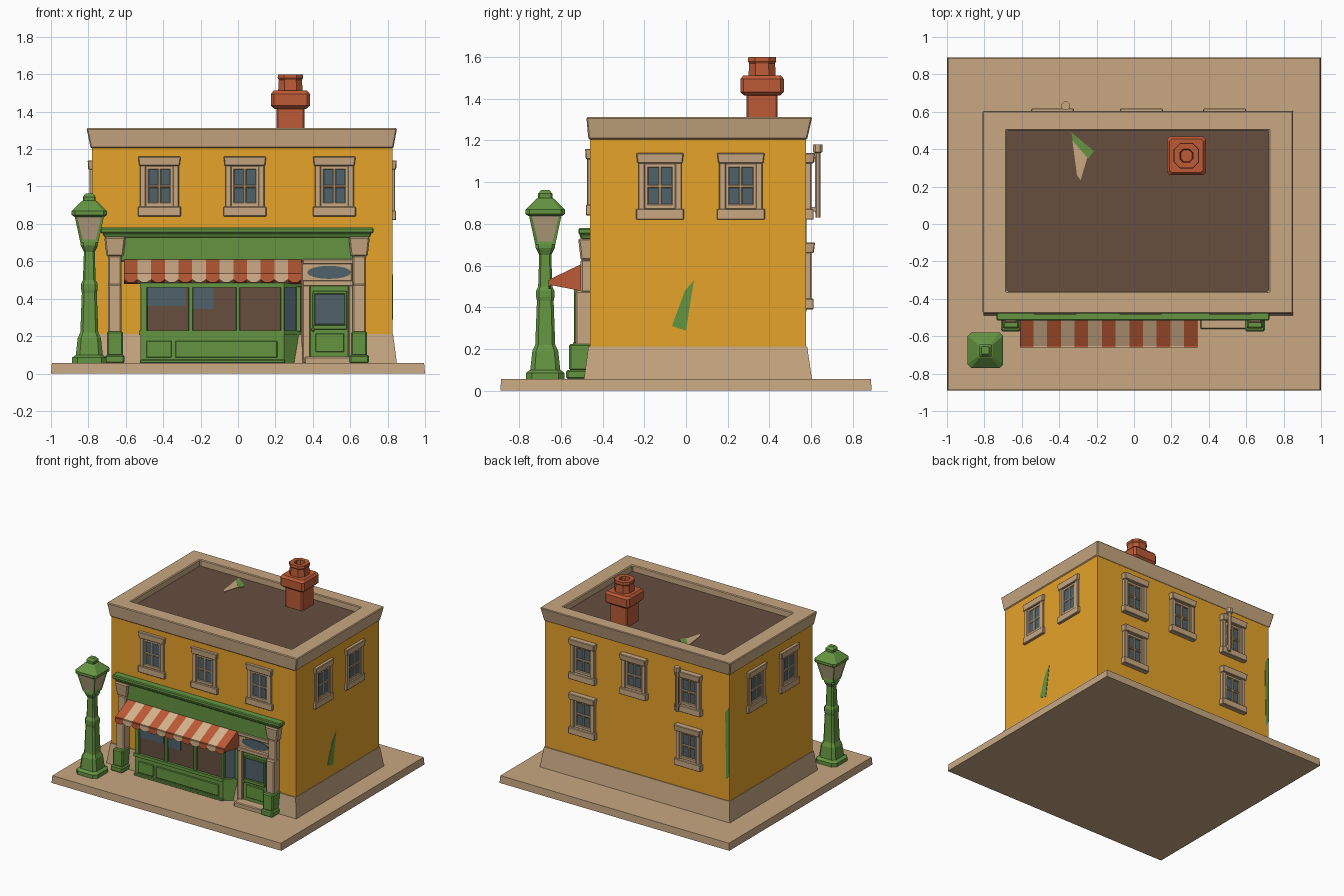
import bpy, bmesh, math
from mathutils import Matrix, Vector

if "Cube" in bpy.data.objects:
    bpy.data.objects.remove(bpy.data.objects["Cube"])

def lin(c):
    c /= 255
    return c / 12.92 if c < 0.04045 else ((c + 0.055) / 1.055) ** 2.4

MATS = {}
for n, rgb in dict(wall_ochre=(230, 163, 42), stone_tan=(200, 168, 130), roof_brown=(103, 78, 63),
                   shop_green=(100, 149, 65), brick_red=(188, 90, 54), glass_slate=(79, 98, 106),
                   awning_cream=(214, 179, 140), lamp_glass=(184, 162, 130)).items():
    m = bpy.data.materials.new(n)
    m.diffuse_color = (*[lin(c) for c in rgb], 1)
    m.use_nodes = True
    m.node_tree.nodes["Principled BSDF"].inputs["Base Color"].default_value = m.diffuse_color
    MATS[n] = m
OCHRE, TAN, BROWN, GREEN, RED, SLATE, CREAM, LAMP = MATS
IDX = {n: i for i, n in enumerate(MATS)}

def finish(name, bm, bevel=0.0, mat=None):
    """Turn a bmesh into an object that carries the palette."""
    bmesh.ops.recalc_face_normals(bm, faces=bm.faces)
    if mat:
        bm.transform(mat)
    me = bpy.data.meshes.new(name)
    bm.to_mesh(me)
    bm.free()
    for m in MATS.values():
        me.materials.append(m)
    ob = bpy.data.objects.new(name, me)
    bpy.context.collection.objects.link(ob)
    if bevel:
        b = ob.modifiers.new("soft_edges", 'BEVEL')
        b.width, b.segments, b.limit_method = bevel, 1, 'ANGLE'
    return ob

def skin(bm, rings, mat, caps=True, closed=False):
    """Join a stack of equal point rings with quads."""
    vs = [[bm.verts.new(p) for p in r] for r in rings]
    faces, n = [], len(vs[0])
    pairs = list(zip(vs, vs[1:])) + ([(vs[-1], vs[0])] if closed else [])
    for a, b in pairs:
        for i in range(n):
            j = (i + 1) % n
            faces.append(bm.faces.new((a[i], a[j], b[j], b[i])))
    if caps and not closed:
        faces += [bm.faces.new(vs[0]), bm.faces.new(vs[-1])]
    for f in faces:
        f.material_index = IDX[mat]
    return faces

def rect(x0, x1, y0, y1, z):
    return [(x0, y0, z), (x1, y0, z), (x1, y1, z), (x0, y1, z)]

def octa(cx, cy, h, z, cut=0.3):
    c = 1 - cut
    return [(cx + a * h, cy + b * h, z) for a, b in
            [(-c, -1), (c, -1), (1, -c), (1, c), (c, 1), (-c, 1), (-1, c), (-1, -c)]]

def boxes(name, parts, bevel=0.0, mat=None):
    """parts: (x0, x1, y0, y1, z0, z1, colour[, top flare])."""
    bm = bmesh.new()
    for x0, x1, y0, y1, z0, z1, col, *t in parts:
        t = t[0] if t else 0
        skin(bm, [rect(x0, x1, y0, y1, z0), rect(x0 - t, x1 + t, y0 - t, y1 + t, z1)], col)
    return finish(name, bm, bevel, mat)

def stack(name, rings, col, bevel=0.0):
    bm = bmesh.new()
    skin(bm, rings, col)
    return finish(name, bm, bevel)

def prism(bm, pts, z0, z1, col):
    return skin(bm, [[(x, y, z) for x, y in pts] for z in (z0, z1)], col)

# pavement slab
stack("pavement", [rect(-1, 1, -.89, .89, 0), rect(-.995, .995, -.887, .887, .057)], TAN)

# building shell
X0, X1, Y0, Y1 = -.78, .825, -.46, .575
boxes("walls", [(X0, X1, Y0, Y1, .05, 1.22, OCHRE)])
stack("plinth", [rect(X0 - .025, X1 + .025, Y0 - .03, Y1 + .03, .05),
                 rect(X0 - .004, X1 + .004, Y0 - .008, Y1 + .006, .212)], TAN)
bm = bmesh.new()
skin(bm, [rect(X0 - .008, X1 + .006, Y0 - .008, Y1 + .006, 1.205),
          rect(-.81, .85, -.478, .605, 1.312),
          rect(-.68, .72, -.36, .5, 1.312),
          rect(-.68, .72, -.36, .5, 1.2)], TAN, closed=True)
finish("parapet", bm, .006)
ROOF = 1.262
boxes("roof_deck", [(-.69, .73, -.37, .51, 1.2, ROOF, BROWN)])

# chimney with collar and octagonal pot
CX, CY = .28, .365
boxes("chimney", [(CX - .075, CX + .075, CY - .075, CY + .075, 1.23, 1.43, RED)], .008)
stack("chimney_collar", [octa(CX, CY, h, z, .15) for h, z in
                         [(.085, 1.415), (.104, 1.432), (.104, 1.495), (.09, 1.512)]], RED)
stack("chimney_pot", [octa(CX, CY, h, z, .5) for h, z in
                      [(.066, 1.5), (.062, 1.57), (.068, 1.58), (.066, 1.6), (.035, 1.6), (.03, 1.53)]], RED)

# windows: stone surround, cross bars and glass; local -y faces outward
W = [(-.115, .115, -.034, .01, 0, .052, TAN), (-.108, .108, -.034, .01, .27, .32, TAN, .006),
     (-.078, .078, -.004, .01, .04, .28, SLATE),
     (-.075, .075, -.014, .01, .05, .075, TAN), (-.075, .075, -.014, .01, .25, .272, TAN),
     (-.008, .008, -.012, .01, .05, .27, TAN), (-.075, .075, -.012, .01, .152, .168, TAN)]
for s in (-1, 1):
    a, b = sorted((s * .072, s * .104))
    c, d = sorted((s * .056, s * .076))
    W += [(a, b, -.024, .01, .045, .275, TAN), (c, d, -.014, .01, .05, .27, TAN)]

def window(name, x, y, z, deg, depth=.6):
    boxes(name, W, .004, Matrix.Translation((x, y, z)) @ Matrix.Rotation(math.radians(deg), 4, 'Z')
          @ Matrix.Diagonal((1, depth, 1, 1)))

for i, x in enumerate((-.42, .037, .515)):
    window(f"front_window_{i}", x, Y0, .84, 0)
for i, (x, z) in enumerate([(-.435, .82), (.04, .82), (.485, .82), (-.435, .39), (.485, .39)]):
    window(f"back_window_{i}", x, Y1, z, 180, 1.1)
for i, y in enumerate((-.125, .263)):
    window(f"right_window_{i}", X1, y, .82, 90)
for i, y in enumerate((-.16, .245)):
    window(f"left_window_{i}", X0, y, .82, -90)

# short pipe on the back wall
stack("back_pipe", [octa(-.365, .632, h, z, .55) for h, z in
                    [(.012, .83), (.014, 1.14), (.022, 1.145), (.022, 1.18)]], TAN)
boxes("pipe_brackets", [(-.375, -.355, .57, .632, z, z + .02, TAN) for z in (.86, 1.1)])

# shopfront: fascia, cornice, pilasters
boxes("shop_fascia", [(-.65, .62, -.492, -.45, .6, .735, GREEN, .003)], .004)
boxes("shop_cornice", [(-.715, .705, -.503, -.45, .728, .752, GREEN, .01),
                       (-.735, .725, -.516, -.45, .75, .78, GREEN)], .006)
for side, x in (("left", -.658), ("right", .648)):
    boxes(side + "_pilaster", [(x - .036, x + .036, -.53, -.45, .2, .48, TAN),
                               (x - .036, x + .036, -.505, -.45, .47, .63, TAN),
                               (x - .045, x + .045, -.505, -.45, .625, .73, TAN, .012)], .008)
    boxes(side + "_pedestal", [(x - .052, x + .052, -.575, -.45, .055, .1, GREEN),
                               (x - .043, x + .043, -.56, -.45, .095, .225, GREEN)], .008)

# bay shop window with a slanted return beside the door
def bay(g):
    return [(-.52 - g, -.45), (-.52 - g, -.535 - g), (.245 + g * .5, -.535 - g), (.335 + g, -.46), (.335 + g, -.45)]

bm = bmesh.new()
prism(bm, bay(0), .055, .21, GREEN)
prism(bm, bay(.008), .205, .23, GREEN)
prism(bm, bay(.003), .46, .5, GREEN)
for f in prism(bm, bay(-.012), .225, .465, BROWN):
    f.normal_update()
    if abs(f.normal.x) > .3:
        f.material_index = IDX[SLATE]
finish("bay_window", bm)
boxes("bay_mullions", [(a, b, -.537, -.5, .225, .465, GREEN) for a, b in
                       [(-.522, -.485), (-.264, -.24), (-.012, .012), (.226, .25)]]
      + [(.31, .338, -.485, -.45, .225, .465, GREEN)], .003)
boxes("bay_reflections", [(-.485, -.28, -.527, -.52, .36, .462, SLATE),
                          (-.24, -.13, -.527, -.52, .345, .462, SLATE)])
boxes("bay_base_panels", [(a, b, -.543, -.53, .085, .175, GREEN) for a, b in
                          [(-.49, -.355), (-.335, .21)]]
      + [(-.525, .25, -.548, -.53, .055, .075, GREEN)], .004)

# striped awning: stripe slices with a small scalloped valance
bm = bmesh.new()
N, A0, A1 = 13, -.61, .34
step = (A1 - A0) / N
for i in range(N):
    a, b = A0 + i * step, A0 + (i + 1) * step
    col = CREAM if i % 2 else RED
    prof = [(-.46, .612), (-.5, .608), (-.652, .535), (-.655, .508), (-.5, .478), (-.46, .478)]
    skin(bm, [[(x, y, z) for y, z in prof] for x in (a, b)], col)
    flap = [(a, .53), (a, .502), (a + step * .3, .488), (b - step * .3, .488), (b, .502), (b, .53)]
    skin(bm, [[(x, y, z) for x, z in flap] for y in (-.66, -.65)], col)
finish("awning", bm)

# door, frame, oval transom light and step
boxes("door_frame", [(.34, .612, -.478, -.45, .055, .6, TAN), (.345, .385, -.5, -.45, .055, .48, TAN),
                     (.592, .615, -.5, -.45, .055, .48, TAN), (.345, .615, -.505, -.45, .468, .498, TAN),
                     (.345, .615, -.5, -.45, .585, .612, TAN)], .004)
boxes("door", [(.385, .592, -.488, -.45, .085, .47, GREEN), (.41, .572, -.494, -.48, .262, .425, SLATE),
               (.415, .567, -.496, -.48, .115, .215, GREEN), (.4, .582, -.502, -.48, .235, .26, GREEN),
               (.4, .582, -.498, -.48, .425, .442, GREEN),
               (.398, .412, -.498, -.48, .25, .43, GREEN), (.57, .584, -.498, -.48, .25, .43, GREEN)], .003)
boxes("door_knob", [(.394, .408, -.512, -.485, .225, .245, TAN)], .004)
bm = bmesh.new()
oval = [(.487 + .118 * math.cos(t), .541 + .035 * math.sin(t)) for t in [math.tau * i / 16 for i in range(16)]]
skin(bm, [[(x, y, z) for x, z in oval] for y in (-.484, -.476)], SLATE)
finish("transom_light", bm)
boxes("door_step", [(.355, .605, -.562, -.45, .05, .09, TAN)], .006)

# street lamp
LX, LY = -.795, -.675
stack("lamp_post", [octa(LX, LY, h, z) for h, z in
                    [(.092, .055), (.092, .085), (.072, .1), (.062, .19), (.048, .22), (.04, .43),
                     (.044, .45), (.044, .48), (.034, .5), (.029, .65), (.046, .685), (.046, .705)]], GREEN)
bm = bmesh.new()
faces = skin(bm, [rect(LX - h, LX + h, LY - h, LY + h, z) for h, z in [(.048, .7), (.08, .85)]], GREEN)[:4]
bmesh.ops.recalc_face_normals(bm, faces=bm.faces)
bmesh.ops.inset_individual(bm, faces=faces, thickness=.02, depth=-.006)
for f in faces:
    f.material_index = IDX[LAMP]
finish("lamp_lantern", bm)
stack("lamp_cap", [octa(LX, LY, h, z, .2) for h, z in
                   [(.08, .838), (.095, .848), (.095, .868), (.042, .92), (.034, .925),
                    (.034, .945), (.02, .962)]], GREEN)

# worn paint patches as thin plates
def patch(name, pts, off, col):
    bm = bmesh.new()
    skin(bm, [pts, [Vector(p) + Vector(off) for p in pts]], col)
    finish(name, bm)

patch("wall_patch", [(X1, -.068, .31), (X1, .0, .288), (X1, .038, .53), (X1, -.005, .48)], (.003, 0, 0), GREEN)
patch("roof_patch_tan", [(-.33, .45, ROOF), (-.245, .37, ROOF), (-.285, .235, ROOF), (-.305, .26, ROOF)],
      (0, 0, .003), TAN)
patch("roof_patch_green", [(-.335, .49, ROOF), (-.215, .39, ROOF), (-.245, .35, ROOF), (-.325, .44, ROOF)],
      (0, 0, .004), GREEN)
patch("back_corner_patch", [(X0, Y1, .42), (-.755, Y1, .38), (-.745, Y1, .9), (X0, Y1, .95)], (0, .003, 0), GREEN)
